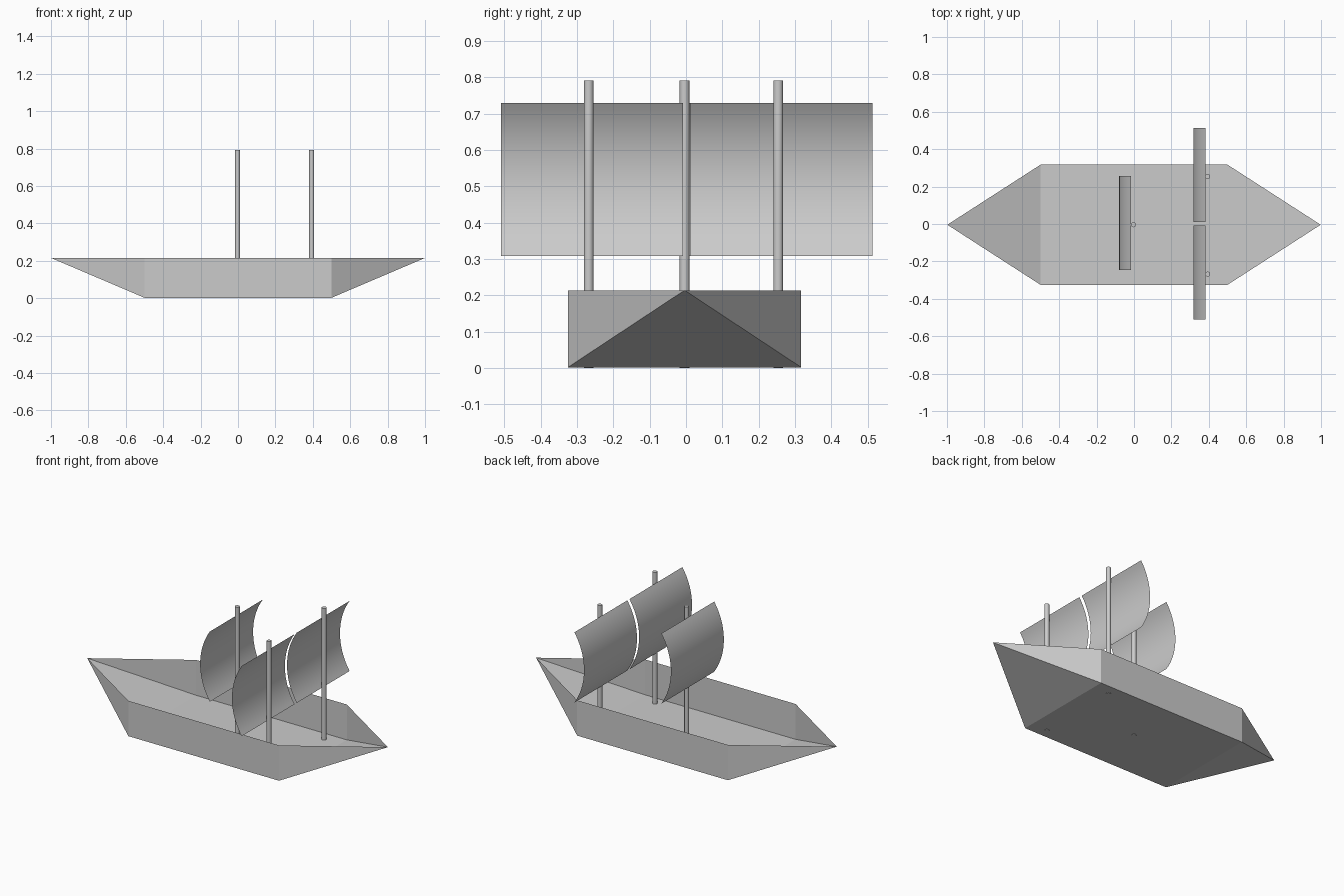
import bpy, bmesh, math

cube = bpy.data.objects.get("Cube")
if cube:
    bpy.data.objects.remove(cube, do_unlink=True)

grey = bpy.data.materials.new("plain_grey")
grey.use_nodes = True
colour = (0.6, 0.6, 0.6, 1)
grey.diffuse_color = colour
grey.node_tree.nodes["Principled BSDF"].inputs["Base Color"].default_value = colour


def finish(bm, name, smooth=False):
    mesh = bpy.data.meshes.new(name)
    bm.to_mesh(mesh)
    bm.free()
    mesh.materials.append(grey)
    obj = bpy.data.objects.new(name, mesh)
    bpy.context.collection.objects.link(obj)
    if smooth:
        bpy.ops.object.select_all(action="DESELECT")
        obj.select_set(True)
        bpy.context.view_layer.objects.active = obj
        bpy.ops.object.shade_smooth_by_angle(angle=math.radians(40))
    return obj


# Open hull: flat floor, upright sides, raked pointed ends
def make_hull(half_len, half_wid, tip, low, high, mid_y):
    bm = bmesh.new()
    corners = [(-1, -1), (1, -1), (1, 1), (-1, 1)]
    floor, rim = [[bm.verts.new((sx * half_len, mid_y + sy * half_wid, z))
                   for sx, sy in corners] for z in (low, high)]
    bow, stern = [bm.verts.new((s * tip, mid_y, high)) for s in (1, -1)]
    bm.faces.new(floor[::-1])
    for a, b in ((0, 1), (2, 3)):
        bm.faces.new((floor[a], floor[b], rim[b], rim[a]))
    for a, b, point in ((1, 2, bow), (3, 0, stern)):
        bm.faces.new((floor[a], floor[b], point))
        bm.faces.new((floor[a], point, rim[a]))
        bm.faces.new((floor[b], rim[b], point))
    bmesh.ops.recalc_face_normals(bm, faces=bm.faces)
    finish(bm, "hull")


# Round mast running from the keel to the top
def make_mast(name, x, y, radius=0.0135, top=0.792):
    bm = bmesh.new()
    bmesh.ops.create_cone(bm, cap_ends=True, segments=24, radius1=radius,
                          radius2=radius, depth=top)
    bmesh.ops.translate(bm, verts=bm.verts, vec=(x, y, top / 2))
    finish(bm, name, True)


# Thin sail: a circular arc swept sideways, bulging towards -x
def make_sail(name, x_edge, y0, y1, low=0.308, high=0.729, bulge=0.064, steps=20):
    half = (high - low) / 2
    radius = (half ** 2 + bulge ** 2) / (2 * bulge)
    spread = math.asin(half / radius)
    bm = bmesh.new()
    rows = []
    for i in range(steps + 1):
        a = spread * (2 * i / steps - 1)
        x = x_edge - bulge + radius * (1 - math.cos(a))
        z = (low + high) / 2 + radius * math.sin(a)
        rows.append([bm.verts.new((x, y, z)) for y in (y0, y1)])
    for p, q in zip(rows, rows[1:]):
        bm.faces.new((p[0], p[1], q[1], q[0]))
    finish(bm, name, True)


make_hull(0.5, 0.321, 0.998, 0.002, 0.214, -0.004)
for label, x, y in (("middle", -0.002, -0.004), ("left", 0.394, 0.254),
                    ("right", 0.394, -0.268)):
    make_mast(label + "_mast", x, y)
    centre = y + 0.009
    make_sail(label + "_sail", x - 0.013, centre - 0.251, centre + 0.251)
